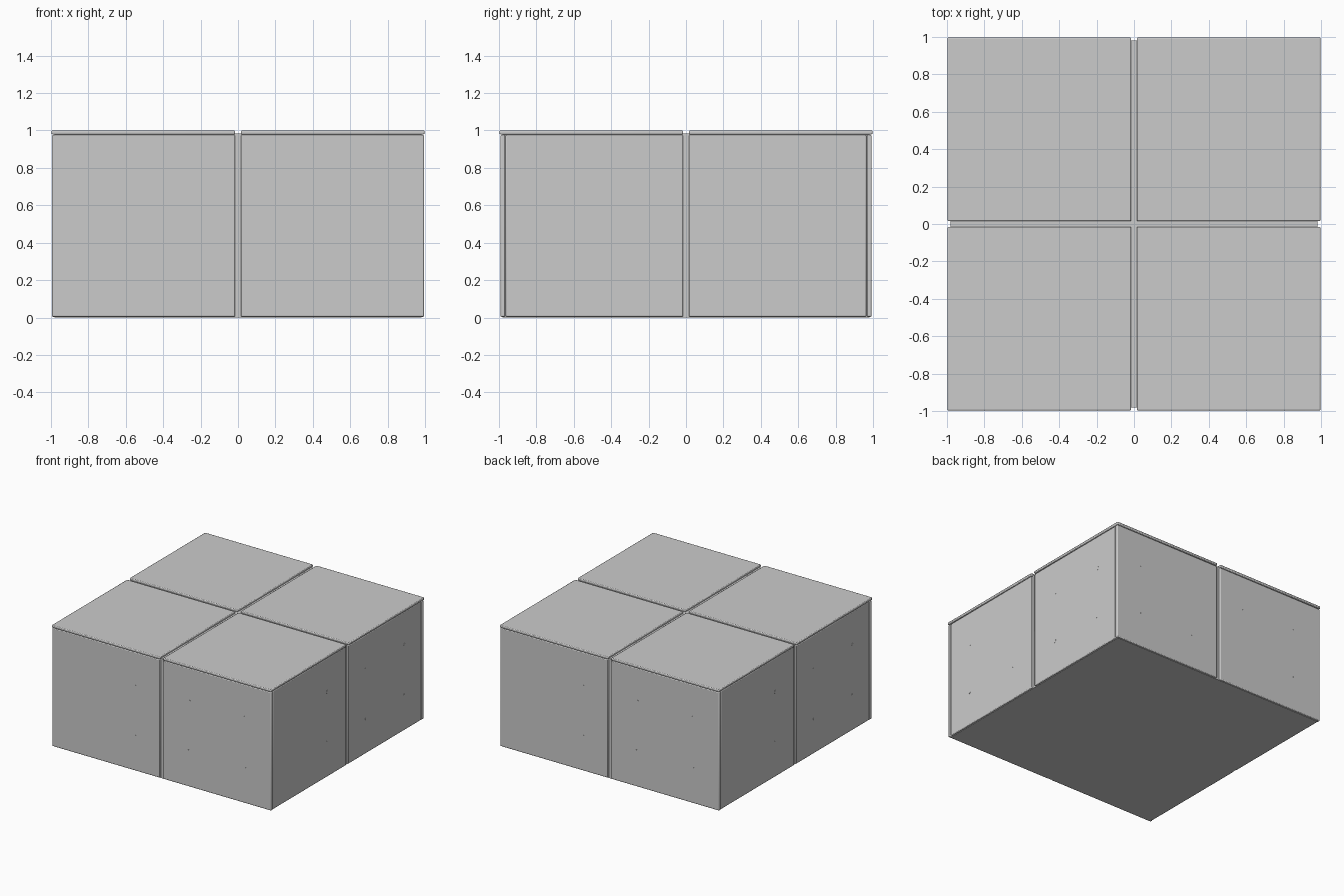
import bpy, math
from mathutils import Vector

if "Cube" in bpy.data.objects:
    bpy.data.objects.remove(bpy.data.objects["Cube"])

GAP = 0.015      # half of the joint between neighbouring slabs
BEVEL = 0.006


def box(name, lo, hi, bevel=0.0):
    lo, hi = Vector(lo), Vector(hi)
    bpy.ops.mesh.primitive_cube_add(size=1, location=(lo + hi) / 2)
    o = bpy.context.object
    o.name = name
    o.scale = hi - lo
    bpy.ops.object.transform_apply(location=False, rotation=False, scale=True)
    if bevel:
        m = o.modifiers.new("edge_bevel", 'BEVEL')
        m.width = bevel
        m.segments = 2
        bpy.ops.object.shade_smooth_by_angle(angle=math.radians(30))
    return o


def tie_plug(loc, axis):
    rot = (math.pi / 2, 0, 0) if axis == 'y' else (0, math.pi / 2, 0)
    bpy.ops.mesh.primitive_cylinder_add(vertices=16, radius=0.017, depth=0.012,
                                        location=loc, rotation=rot)
    bpy.context.object.name = "tie_plug"


# Inner core visible in the joints
box("core", (-0.98, -0.98, 0), (0.98, 0.98, 0.983))


def span(s, outer):
    return sorted((s * GAP, s * outer))


for s in (-1, 1):
    a, b = span(s, 0.997)
    # Top slabs
    for t in (-1, 1):
        c, d = span(t, 0.997)
        box("top_slab", (a, c, 0.979), (b, d, 1.0), BEVEL)

    for t in (-1, 1):
        # Front and back wall slabs run to the corners
        y0, y1 = sorted((t * 0.967, t * 0.992))
        a, b = span(s, 0.995)
        box("front_back_slab", (a, y0, 0.004), (b, y1, 0.976), BEVEL)
        # Side wall slabs sit between them
        x0, x1 = sorted((t * 0.967, t * 0.992))
        c, d = span(s, 0.964)
        box("side_slab", (x0, c, 0.004), (x1, d, 0.976), BEVEL)

        # Tie plugs, nearly flush, four per wall slab
        for u in (0.25, 0.75):
            for z in (0.29, 0.70):
                tie_plug((s * u, t * 0.9868, z), 'y')
                tie_plug((t * 0.9868, s * u, z), 'x')
